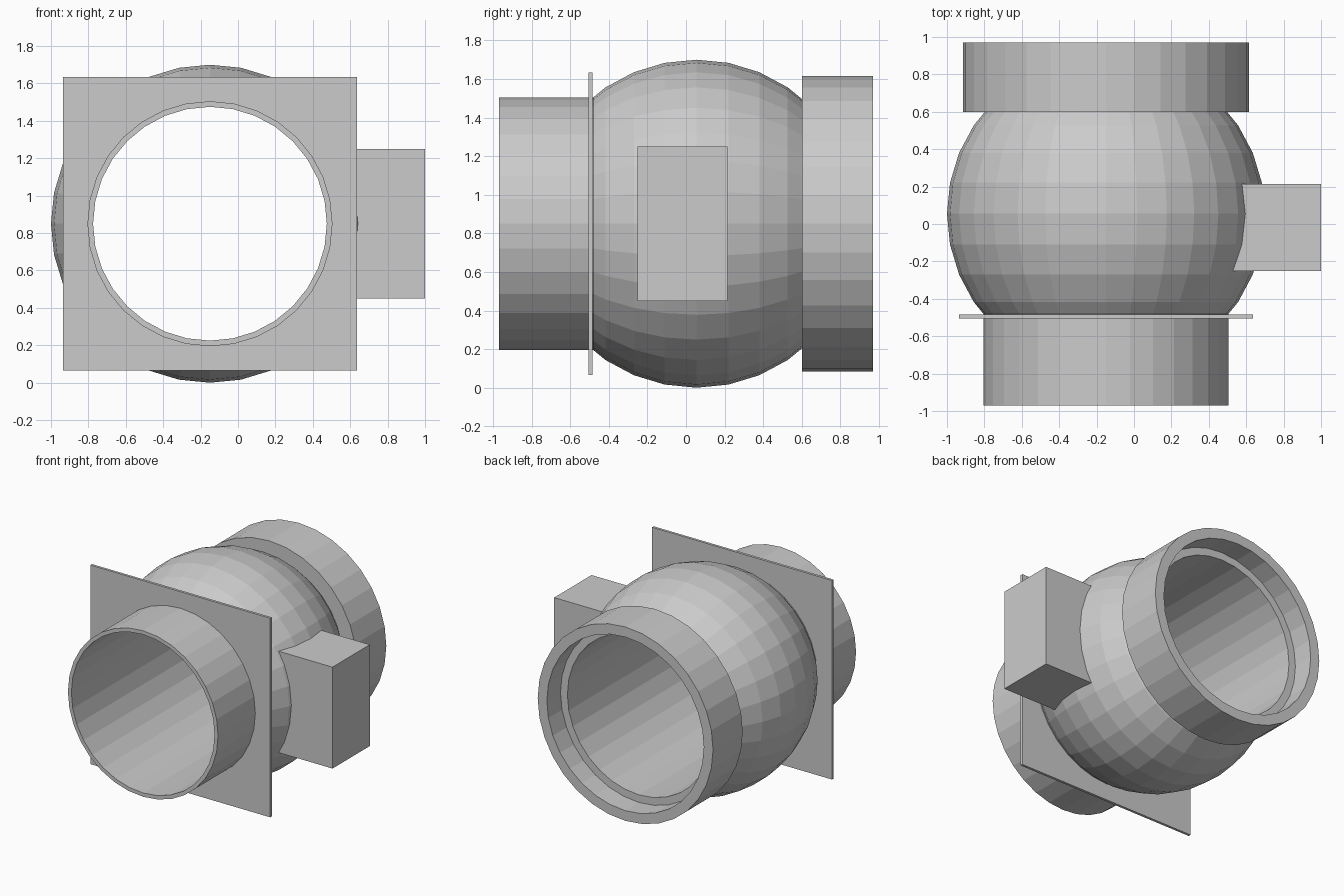
import bpy
import bmesh
import math
from mathutils import Matrix, Vector

cube = bpy.data.objects.get("Cube")
if cube:
    bpy.data.objects.remove(cube, do_unlink=True)

AXIS = Vector((-0.15, 0, 0.85))   # centre line of the bore, running along y
SIDES = 32
BORE = 0.625

grey = bpy.data.materials.new("plain grey")
grey.use_nodes = True
grey.diffuse_color = (0.6, 0.6, 0.6, 1)
grey.node_tree.nodes["Principled BSDF"].inputs["Base Color"].default_value = (0.6, 0.6, 0.6, 1)


def finish(name, bm):
    bmesh.ops.recalc_face_normals(bm, faces=bm.faces)
    mesh = bpy.data.meshes.new(name)
    bm.to_mesh(mesh)
    bm.free()
    mesh.materials.append(grey)
    obj = bpy.data.objects.new(name, mesh)
    bpy.context.collection.objects.link(obj)
    return obj


def circle(bm, radius, y):
    step = math.tau / SIDES
    return [bm.verts.new(AXIS + Vector((radius * math.cos(i * step), y, radius * math.sin(i * step))))
            for i in range(SIDES)]


def lathe(name, profile, closed=True):
    """Turn a (radius, y) profile around the bore axis."""
    bm = bmesh.new()
    rings = [circle(bm, r, y) for r, y in profile]
    pairs = list(zip(rings, rings[1:]))
    if closed:
        pairs.append((rings[-1], rings[0]))
    for a, b in pairs:
        for i in range(SIDES):
            j = (i + 1) % SIDES
            bm.faces.new((a[i], a[j], b[j], b[i]))
    return finish(name, bm)


# Faceted ball, cut off where it meets the two collars
arc = [math.radians(11.25 * k) for k in range(-3, 4)]
ball = [(0.85 * math.cos(a), 0.055 + 0.85 * math.sin(a)) for a in arc]
lathe("ball_body", [(0.651, -0.485)] + ball + [(0.647, 0.60)], closed=False)

# Front pipe, whose bore runs through the ball
lathe("front_pipe", [(0.655, -0.97), (0.655, -0.48), (BORE, -0.48), (BORE, -0.97)])
lathe("bore_wall", [(BORE, -0.48), (BORE, 0.60)], closed=False)

# Rear collar with a counterbored mouth
lathe("rear_collar", [(0.765, 0.60), (0.765, 0.97), (0.685, 0.97),
                      (0.685, 0.80), (BORE, 0.80), (BORE, 0.60)])

# Square flange plate with a round hole
bm = bmesh.new()
half = 0.785
square = [bm.verts.new(AXIS + Vector((x * half, -0.505, z * half)))
          for x, z in ((1, 1), (-1, 1), (-1, -1), (1, -1))]
edges = []
for loop in (square, circle(bm, 0.65, -0.505)):
    edges += [bm.edges.new((v, loop[(i + 1) % len(loop)])) for i, v in enumerate(loop)]
bmesh.ops.triangle_fill(bm, edges=edges, use_beauty=True)
extruded = bmesh.ops.extrude_face_region(bm, geom=bm.faces[:], use_keep_orig=True)
bmesh.ops.translate(bm, vec=(0, 0.02, 0),
                    verts=[g for g in extruded["geom"] if isinstance(g, bmesh.types.BMVert)])
finish("flange_plate", bm)

# Box on the left side, its inner end sunk in the ball
bm = bmesh.new()
bmesh.ops.create_cube(bm, size=1, matrix=Matrix.Translation((0.745, -0.018, 0.85))
                      @ Matrix.Diagonal((0.51, 0.465, 0.80, 1)))
finish("side_box", bm)
